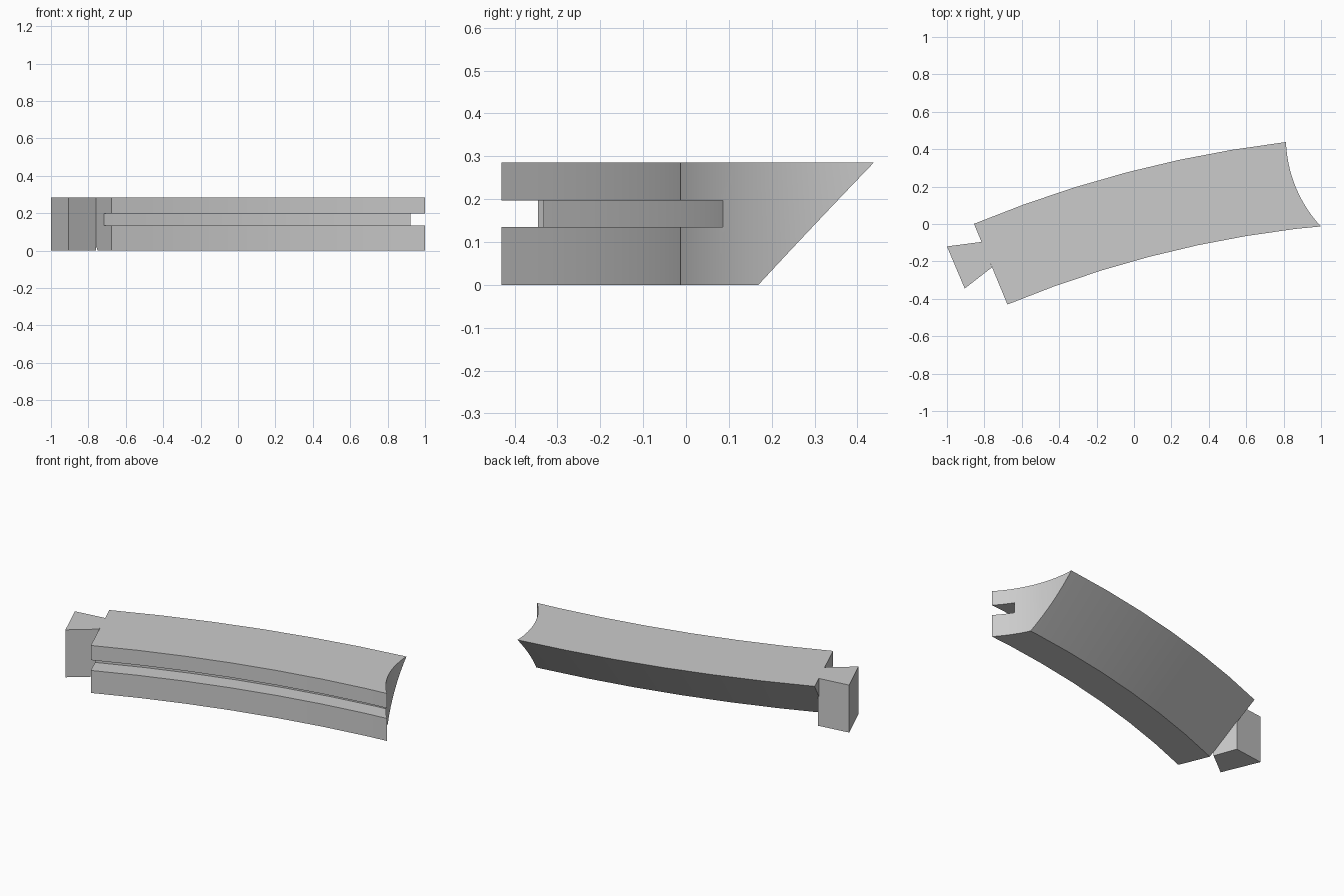
import bpy, bmesh
from math import sin, cos, radians
from mathutils import Vector

cube = bpy.data.objects.get("Cube")
if cube:
    bpy.data.objects.remove(cube, do_unlink=True)

HEIGHT = 0.285
CENTRE = Vector((1.565, -5.834))      # centre of the rail's bend
R_IN, R_GROOVE, R_BASE, R_OUT = 5.85, 5.956, 6.043, 6.317
START, STEP, SEGMENTS = 22.53, 2.61, 7

grey = bpy.data.materials.new("light_grey")
grey.use_nodes = True
grey.diffuse_color = (0.6, 0.6, 0.6, 1)
grey.node_tree.nodes["Principled BSDF"].inputs["Base Color"].default_value = grey.diffuse_color


def loft(name, rings):
    """Closed solid through a list of matching rings of points."""
    bm = bmesh.new()
    loops = [[bm.verts.new(p) for p in ring] for ring in rings]
    for a, b in zip(loops, loops[1:]):
        for i in range(len(a)):
            j = (i + 1) % len(a)
            bm.faces.new((a[i], a[j], b[j], b[i]))
    bm.faces.new(loops[0])
    bm.faces.new(loops[-1])
    bmesh.ops.recalc_face_normals(bm, faces=bm.faces)
    mesh = bpy.data.meshes.new(name)
    bm.to_mesh(mesh)
    bm.free()
    mesh.materials.append(grey)
    obj = bpy.data.objects.new(name, mesh)
    bpy.context.collection.objects.link(obj)
    return obj


# Curved rail: grooved front, sloping back, swept round the bend
section = [(R_IN, 0), (R_IN, 0.135), (R_GROOVE, 0.135), (R_GROOVE, 0.197),
           (R_IN, 0.197), (R_IN, HEIGHT), (R_OUT, HEIGHT), (R_BASE, 0)]
rings = []
for k in range(SEGMENTS + 1):
    a = radians(START - k * STEP)
    rings.append([(CENTRE.x - r * sin(a), CENTRE.y + r * cos(a), z) for r, z in section])
rail = loft("curved_rail", rings)

# Hollow round cut at the far end
bpy.ops.mesh.primitive_cylinder_add(vertices=96, radius=0.70, depth=1, location=(1.512, 0.463, 0.1))
cutter = bpy.context.object
cutter.name = "end_cutter"
cutter.hide_render = True
cutter.data.materials.append(grey)
cut = rail.modifiers.new("end_cut", 'BOOLEAN')
cut.operation = 'DIFFERENCE'
cut.solver = 'EXACT'
cut.object = cutter
bpy.ops.object.select_all(action='DESELECT')
rail.select_set(True)
bpy.context.view_layer.objects.active = rail
bpy.ops.object.modifier_apply(modifier=cut.name)
bpy.data.objects.remove(cutter, do_unlink=True)
bpy.ops.object.shade_smooth_by_angle(angle=radians(20))

# Dovetail tongue at the near end, full height
outline = [(-0.81, -0.095), (-1, -0.12), (-0.905, -0.345), (-0.76, -0.232)]
loft("dovetail_tongue", [[(x, y, z) for x, y in outline] for z in (0, HEIGHT)])
